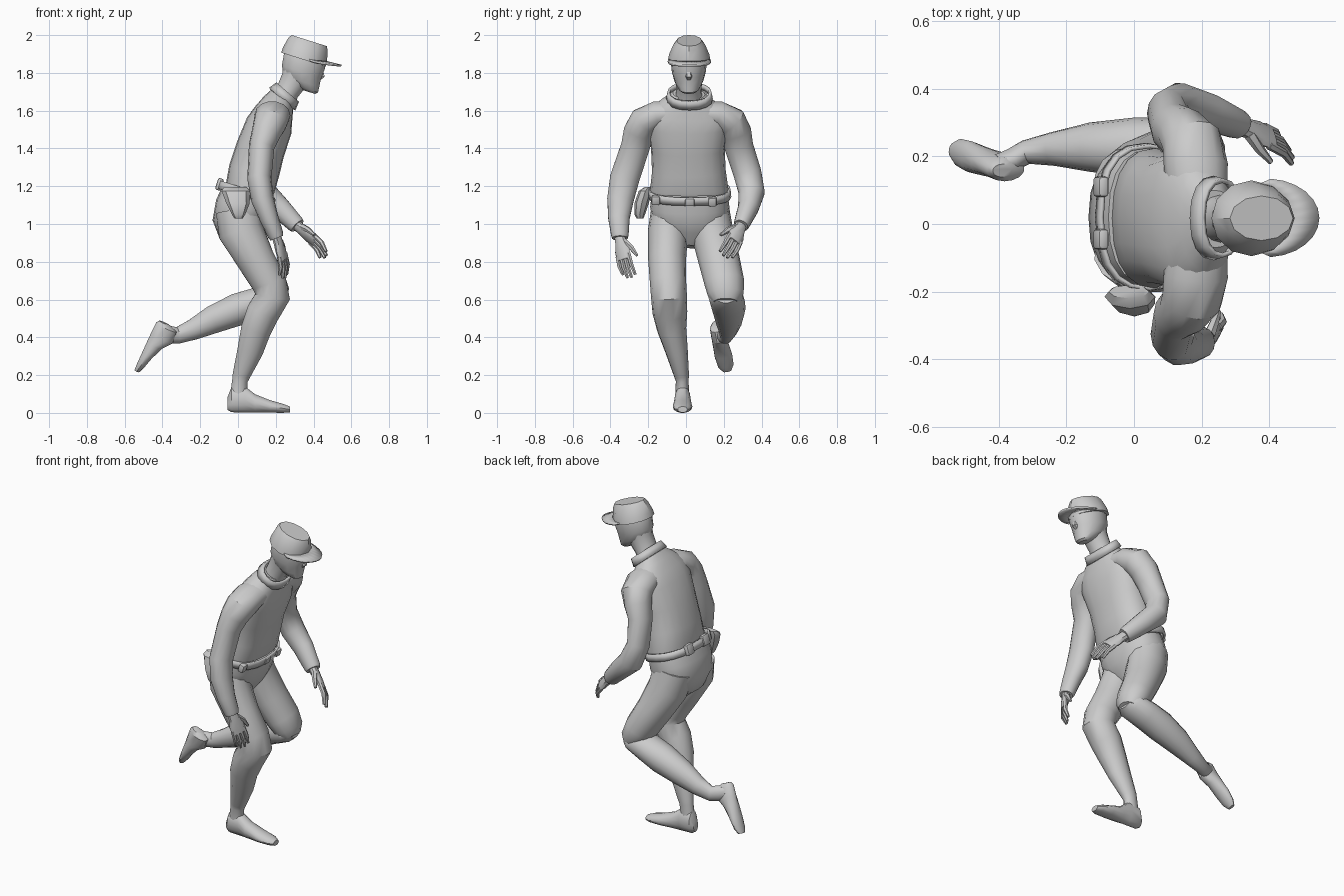
import bpy, bmesh, math
from mathutils import Vector as V, Matrix

X, Y = V((1, 0, 0)), V((0, 1, 0))


def finish(name, bm, solid=0, angle=35):
    bmesh.ops.recalc_face_normals(bm, faces=bm.faces)
    me = bpy.data.meshes.new(name)
    bm.to_mesh(me)
    bm.free()
    ob = bpy.data.objects.new(name, me)
    bpy.context.collection.objects.link(ob)
    if solid:
        m = ob.modifiers.new("thickness", 'SOLIDIFY')
        m.thickness = solid
        m.offset = 0
    bpy.ops.object.select_all(action='DESELECT')
    ob.select_set(True)
    bpy.context.view_layer.objects.active = ob
    bpy.ops.object.shade_smooth_by_angle(angle=math.radians(angle))
    return ob


def loft(name, rings, ref=Y, n=14, axis=None, caps=True, solid=0, mat=None, p=1):
    """Skin rings (x, y, z, half width along ref, half depth); p < 1 squares them off."""
    bm = bmesh.new()
    cs = [V(r[:3]) for r in rings]
    loops = []
    for i, r in enumerate(rings):
        if axis:
            t = V(axis).normalized()
        else:
            ds = [(cs[j + 1] - cs[j]).normalized() for j in (i - 1, i) if 0 <= j < len(cs) - 1]
            t = sum(ds, V()).normalized()
        u = (ref - t * ref.dot(t)).normalized()
        w = t.cross(u)
        loop = []
        for k in range(n):
            a = 2 * math.pi * k / n
            c, s = (math.copysign(abs(f(a)) ** p, f(a)) for f in (math.cos, math.sin))
            loop.append(bm.verts.new(cs[i] + u * r[3] * c + w * r[4] * s))
        loops.append(loop)
    for a, b in zip(loops, loops[1:]):
        for k in range(n):
            bm.faces.new((a[k], a[(k + 1) % n], b[(k + 1) % n], b[k]))
    if caps:
        bm.faces.new(loops[0])
        bm.faces.new(loops[-1])
    if mat:
        bm.transform(mat)
    return finish(name, bm, solid)


def hand(name, base, d, s, k=1.0):
    base, d = V(base), V(d).normalized()
    s = V(s)
    s = (s - d * s.dot(d)).normalized()
    curl = d.cross(s)
    if curl.dot(V((.3, 1 if base.y > 0 else -1, 0))) > 0:   # palms face the body
        curl = -curl

    def at(f, g, r, q, c=0.0):
        return tuple(base + (d * f + s * g + curl * c) * k) + (r * k, q * k)
    loft(name + "_palm", [at(-.03, 0, .028, .026), at(.03, 0, .032, .024),
                          at(.075, 0, .044, .02), at(.125, 0, .043, .013)], s, 10)
    for i, ln in enumerate((.075, .1, .105, .095)):
        g = -.033 + .022 * i
        loft(f"{name}_finger_{i + 1}", [at(.1, g, .013, .013), at(.12 + ln * .45, g * 1.1, .012, .012, .006),
                                        at(.12 + ln, g * 1.1, .008, .008, .03)], s, 6)
    loft(name + "_thumb", [at(.03, .02, .018, .018), at(.07, .05, .015, .014, .012),
                           at(.12, .07, .008, .008, .025)], s, 6)


def foot(name, mat):
    loft(name, [(-.055, 0, .05, .022, .035), (-.035, 0, .07, .04, .068), (.035, 0, .072, .043, .072),
                (.09, 0, .05, .047, .05), (.17, 0, .034, .052, .034), (.24, 0, .024, .046, .024),
                (.275, 0, .018, .026, .016)], axis=(1, 0, 0), mat=mat)


# shirt body
loft("shirt", [(.06, .017, 1.165, .205, .125), (.063, .017, 1.185, .207, .13), (.085, .015, 1.28, .195, .135),
               (.12, .01, 1.4, .195, .13), (.165, .01, 1.52, .215, .125), (.19, .01, 1.585, .215, .105),
               (.215, .012, 1.64, .15, .085), (.24, .015, 1.69, .085, .062)], n=20, p=.85)

# sleeves
loft("right_sleeve", [(.19, -.06, 1.585, .085, .065), (.183, -.15, 1.578, .095, .075), (.172, -.22, 1.54, .09, .085),
                      (.15, -.25, 1.485, .078, .083),
                      (.125, -.268, 1.41, .068, .078), (.113, -.325, 1.24, .064, .08), (.13, -.347, 1.13, .06, .072),
                      (.165, -.355, 1.03, .05, .058), (.2, -.35, .94, .042, .047), (.206, -.35, .925, .036, .042)], X)
loft("left_sleeve", [(.19, .08, 1.585, .085, .065), (.183, .17, 1.578, .095, .075), (.172, .24, 1.54, .09, .085),
                     (.145, .265, 1.485, .078, .083),
                     (.118, .28, 1.41, .068, .078), (.1, .325, 1.27, .062, .076), (.135, .348, 1.165, .07, .07),
                     (.22, .33, 1.085, .06, .056), (.305, .295, 1.0, .048, .043), (.315, .29, .99, .043, .039)], X)

# hands
hand("right_hand", (.205, -.35, .93), (.06, .035, -.2), (.5, .85, .1))
hand("left_hand", (.315, .29, .99), (.155, -.06, -.135), (.2, -.75, .6), 1.05)

# collar and neck
loft("collar", [(.233, .018, 1.66, .118, .085), (.262, .018, 1.697, .11, .072)], axis=(.65, 0, .75),
     caps=False, solid=.014, n=16, p=.9)
loft("neck", [(.225, .015, 1.62, .08, .07), (.262, .015, 1.7, .067, .063), (.3, .015, 1.765, .07, .075),
              (.325, .015, 1.82, .08, .095)])

# head with nose
tilt = (.3, 0, .95)
loft("head", [(.378, .015, 1.698, .035, .032), (.362, .015, 1.715, .055, .066), (.337, .015, 1.755, .076, .1),
              (.336, .015, 1.805, .09, .112), (.352, .015, 1.86, .096, .118), (.36, .015, 1.91, .09, .11)], axis=tilt)
loft("nose", [(.43, .015, 1.84, .012, .02), (.437, .015, 1.785, .022, .026), (.42, .015, 1.765, .016, .018)],
     n=6, axis=(.3, 0, 1))

# cap crown and brim
loft("cap_crown", [(.347, .017, 1.87, .112, .124), (.355, .017, 1.9, .106, .122), (.37, .017, 1.95, .084, .11),
                   (.377, .017, 1.971, .066, .098)], axis=tilt, n=12)
bm = bmesh.new()
rows = []
for k in range(13):
    a = math.radians(-85 + 170 * k / 12)
    row = []
    for cx, rx, ry in ((.355, .1, .098), (.39, .157, .115)):
        x, y = cx + rx * math.cos(a), ry * math.sin(a)
        row.append(bm.verts.new((x, y + .018, 1.875 - .25 * (x - .4) - 1.2 * y * y)))
    rows.append(row)
for p, q in zip(rows, rows[1:]):
    bm.faces.new((p[0], p[1], q[1], q[0]))
finish("cap_brim", bm, .01)

# trousers
loft("trouser_seat", [(.05, .02, 1.17, .2, .133), (.022, .02, 1.09, .21, .143), (.005, .02, 1.01, .195, .14),
                      (.01, .02, .94, .14, .11), (.02, .015, .88, .05, .05)], n=20, p=.85)
loft("right_leg", [(0, -.085, 1.07, .1, .12), (.015, -.095, .96, .107, .122), (.095, -.1, .81, .1, .102),
                   (.165, -.095, .69, .096, .095), (.183, -.09, .615, .095, .095), (.132, -.085, .53, .092, .09),
                   (.095, -.075, .44, .077, .082), (.065, -.05, .33, .06, .07), (.018, -.024, .2, .04, .048),
                   (.01, -.02, .17, .034, .042), (.003, -.02, .09, .036, .046)])
loft("left_thigh", [(0, .12, 1.07, .11, .12), (.025, .14, .95, .112, .118), (.095, .175, .81, .11, .102),
                    (.165, .203, .69, .106, .094), (.2, .21, .625, .095, .08), (.22, .21, .585, .065, .05)])
loft("left_shin", [(.24, .21, .625, .06, .045), (.2, .21, .615, .092, .068), (.1, .22, .585, .093, .08),
                   (0, .227, .548, .088, .088), (-.13, .227, .495, .073, .076), (-.24, .222, .44, .05, .056),
                   (-.32, .212, .41, .036, .045), (-.36, .19, .415, .034, .046), (-.4, .175, .425, .032, .042)])

# feet
foot("right_foot", Matrix.Translation((0, -.018, 0)))
fx = V((-.4, .2, -.89)).normalized()
fz = V((.9, 0, -.42))
fz = (fz - fx * fz.dot(fx)).normalized()
fy = fz.cross(fx)
rot = Matrix((fx, fy, fz)).transposed().to_4x4()
foot("left_foot", Matrix.Translation((-.45, .168, .45)) @ rot @ Matrix.Scale(.9, 4))

# belt
loft("belt", [(.034, .02, 1.143, .214, .15), (.048, .02, 1.185, .21, .15)], axis=tilt, caps=False, solid=.012,
     n=20, p=.8)


def pouch(name, loc, size):
    bm = bmesh.new()
    bmesh.ops.create_cube(bm, size=1)
    bm.transform(Matrix.Translation(loc) @ Matrix.Rotation(.31, 4, 'Y') @ Matrix.Diagonal((*size, 1)))
    bmesh.ops.bevel(bm, geom=bm.edges[:], offset=.01, segments=2, profile=.5, affect='EDGES')
    finish(name, bm)


# belt pouches, buckle and holster
for i, y in enumerate((-.045, .11)):
    pouch(f"back_pouch_{i + 1}", (-.098, y, 1.21), (.032, .06, .065))
for i, (x, y) in enumerate(((.145, -.16), (.17, .14))):
    pouch(f"front_pouch_{i + 1}", (x, y, 1.16 - .32 * (x - .04)), (.035, .045, .05))
pouch("buckle", (.185, .02, 1.116), (.022, .05, .045))
loft("holster", [(-.015, -.2, 1.195, .02, .06), (-.012, -.215, 1.175, .035, .075), (.0, -.235, 1.11, .038, .062),
                 (.003, -.245, 1.05, .028, .035), (.003, -.243, 1.03, .018, .022)], n=8, axis=(0, 0, -1))
